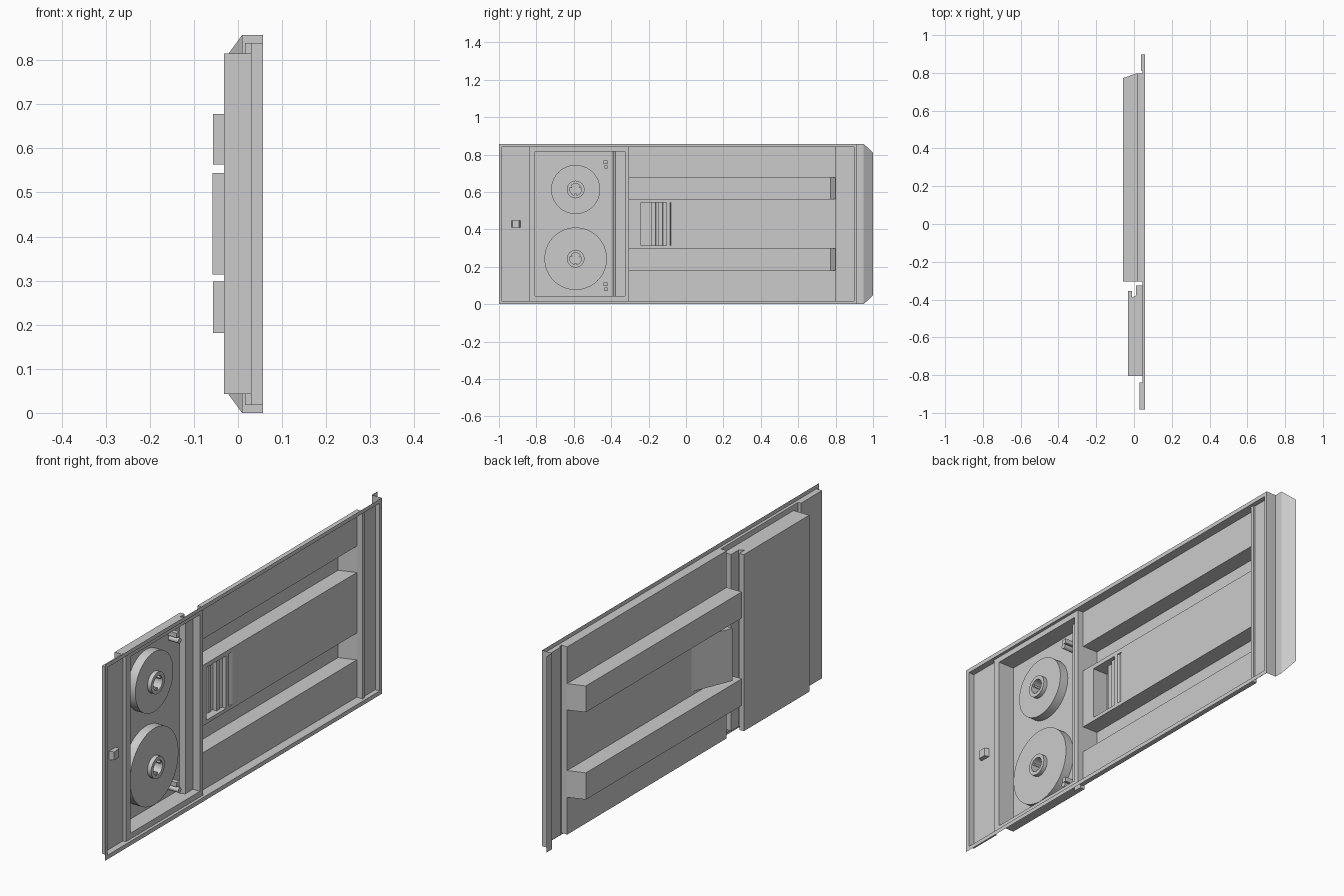
import bpy, bmesh, math
from mathutils import Matrix, Vector

if "Cube" in bpy.data.objects:
    bpy.data.objects.remove(bpy.data.objects["Cube"])

RIM = 0.057          # open front plane of the shell
LEDGE = 0.044        # ledge around the reel bay
FLOOR = 0.016        # main floor
Z0, Z1, H = 0.018, 0.839, 0.857


def finish(name, bm, smooth=False):
    bmesh.ops.remove_doubles(bm, verts=bm.verts, dist=1e-5)
    me = bpy.data.meshes.new(name)
    bm.to_mesh(me)
    bm.free()
    ob = bpy.data.objects.new(name, me)
    bpy.context.collection.objects.link(ob)
    if smooth:
        bpy.context.view_layer.objects.active = ob
        ob.select_set(True)
        bpy.ops.object.shade_smooth_by_angle(angle=math.radians(35))
        ob.select_set(False)
    return ob


def face(bm, pts):
    bm.faces.new([bm.verts.new(p) for p in pts])


def panel(bm, y0, y1, z0, z1, x, holes=()):
    """Flat sheet at x with rectangular openings (y0, y1, z0, z1)."""
    holes = [h for h in holes if h[0] >= y0 - 1e-6 and h[1] <= y1 + 1e-6]
    ys = sorted({y0, y1, *[v for h in holes for v in h[:2]]})
    zs = sorted({z0, z1, *[v for h in holes for v in h[2:]]})
    for a, b in zip(ys, ys[1:]):
        for c, d in zip(zs, zs[1:]):
            m, n = (a + b) / 2, (c + d) / 2
            if not any(h[0] < m < h[1] and h[2] < n < h[3] for h in holes):
                face(bm, [(x, a, c), (x, b, c), (x, b, d), (x, a, d)])


def trough(name, prof, z0, z1, holes=()):
    """Sheet pressed along a (y, x) profile, closed by a wall at each z end."""
    bm = bmesh.new()
    for (ya, xa), (yb, xb) in zip(prof, prof[1:]):
        if xa == xb and yb > ya:
            panel(bm, ya, yb, z0, z1, xa, holes)
        else:
            face(bm, [(xa, ya, z0), (xb, yb, z0), (xb, yb, z1), (xa, ya, z1)])
    face(bm, [(x, y, z0) for y, x in reversed(prof)])
    face(bm, [(x, y, z1) for y, x in prof])
    return finish(name, bm)


def box(name, lo, hi):
    bm = bmesh.new()
    lo, hi = Vector(lo), Vector(hi)
    bmesh.ops.create_cube(bm, size=1, matrix=Matrix.Translation((lo + hi) / 2)
                          @ Matrix.Diagonal((*(hi - lo), 1)))
    return finish(name, bm)


def turned(name, prof, y, z, sides=64):
    """Lathe an (r, x) profile about an axis along x."""
    bm = bmesh.new()
    vs = [bm.verts.new((x, y + r, z)) for r, x in prof]
    es = [bm.edges.new(p) for p in zip(vs, vs[1:])]
    bmesh.ops.spin(bm, geom=vs + es, cent=(0, y, z), axis=(1, 0, 0),
                   angle=2 * math.pi, steps=sides)
    bmesh.ops.remove_doubles(bm, verts=bm.verts, dist=1e-5)
    bmesh.ops.recalc_face_normals(bm, faces=bm.faces)
    return finish(name, bm, True)


# Openings: reel bay, two long grooves, finger grip
bay = (-0.806, -0.326, 0.043, 0.815)
grooves = [(-0.304, 0.798, 0.181, 0.298), (-0.304, 0.798, 0.563, 0.678)]
grip = (-0.24, -0.061, 0.314, 0.544)

# Outer flange
bm = bmesh.new()
panel(bm, -1.0, 0.912, 0, H, RIM, [(-0.983, 0.898, Z0, Z1)])
finish("outer_flange", bm)

# Main stepped tray
trough("main_tray", [(-0.983, RIM), (-0.983, 0.03), (-0.838, 0.03), (-0.838, LEDGE),
                     (-0.304, LEDGE), (-0.304, FLOOR), (0.798, FLOOR), (0.798, LEDGE),
                     (0.812, LEDGE), (0.812, 0.036), (0.898, 0.036), (0.898, RIM)],
       Z0, Z1, [bay, grip] + grooves)

# Reel bay with undercut lip at the far side
trough("reel_bay", [(bay[0], LEDGE), (bay[0], -0.032), (-0.354, -0.032), (-0.354, -0.01),
                    (-0.39, -0.01), (-0.378, 0.01), (bay[1], 0.01), (bay[1], LEDGE)],
       bay[2], bay[3])

# Long grooves with a sloped end
for i, (a, b, c, d) in enumerate(grooves):
    trough(f"groove_{i}", [(a, FLOOR), (a, -0.057), (0.773, -0.057), (b, FLOOR)], c, d)

# Finger grip: sloping pocket with ribs
trough("finger_grip", [(grip[0], FLOOR), (grip[0], -0.058), (grip[1], FLOOR)],
       grip[2], grip[3])
slope = (FLOOR + 0.058) / (grip[1] - grip[0])
for i, y in enumerate((-0.184, -0.146, -0.105)):
    base = -0.058 + (y - grip[0]) * slope
    trough(f"grip_rib_{i}", [(y, base), (y, base + 0.018), (y + 0.02, base + 0.018),
                             (y + 0.024, base + 0.024 * slope)], grip[2], grip[3])

# Bent end flap with clipped corners
bm = bmesh.new()
rows = [(RIM, 0.912, 0), (0.009, 0.912, 0), (0.009, 0.95, 0), (-0.025, 1.0, 0.047)]
for (xa, ya, ta), (xb, yb, tb) in zip(rows, rows[1:]):
    face(bm, [(xa, ya, ta), (xb, yb, tb), (xb, yb, H - tb), (xa, ya, H - ta)])
finish("end_flap", bm)

# Tape reels with toothed hubs
for i, (z, r) in enumerate(((0.613, 0.131), (0.243, 0.167))):
    y = -0.59
    turned(f"tape_roll_{i}", [(0.036, -0.0315), (r, -0.0315), (r, 0.008), (0.036, 0.008)], y, z)
    turned(f"hub_{i}", [(0.031, -0.031), (0.031, 0.026), (0.047, 0.026), (0.047, 0.008)], y, z, 32)
    for k in range(3):
        bm = bmesh.new()
        bmesh.ops.create_cube(bm, size=1, matrix=Matrix.Translation((-0.004, y, z))
                              @ Matrix.Rotation(k * 2 * math.pi / 3 + 0.5, 4, 'X')
                              @ Matrix.Translation((0, 0.027, 0))
                              @ Matrix.Diagonal((0.05, 0.010, 0.009, 1)))
        finish(f"hub_{i}_tooth_{k}", bm)

# Tape guides in the bay corners
for i, (z, s) in enumerate(((0.745, 1), (0.092, 1))):
    turned(f"guide_roller_{i}", [(0, -0.03), (0.011, -0.03), (0.011, 0.018), (0, 0.018)],
           -0.428, z - 0.012 * s, 20)
    box(f"guide_post_{i}", (-0.03, -0.441, z + 0.004), (0.012, -0.421, z + 0.024))

# Small latch on the narrow floor
trough("latch", [(-0.934, 0.03), (-0.928, 0.05), (-0.892, 0.05), (-0.886, 0.03)], 0.41, 0.447)
